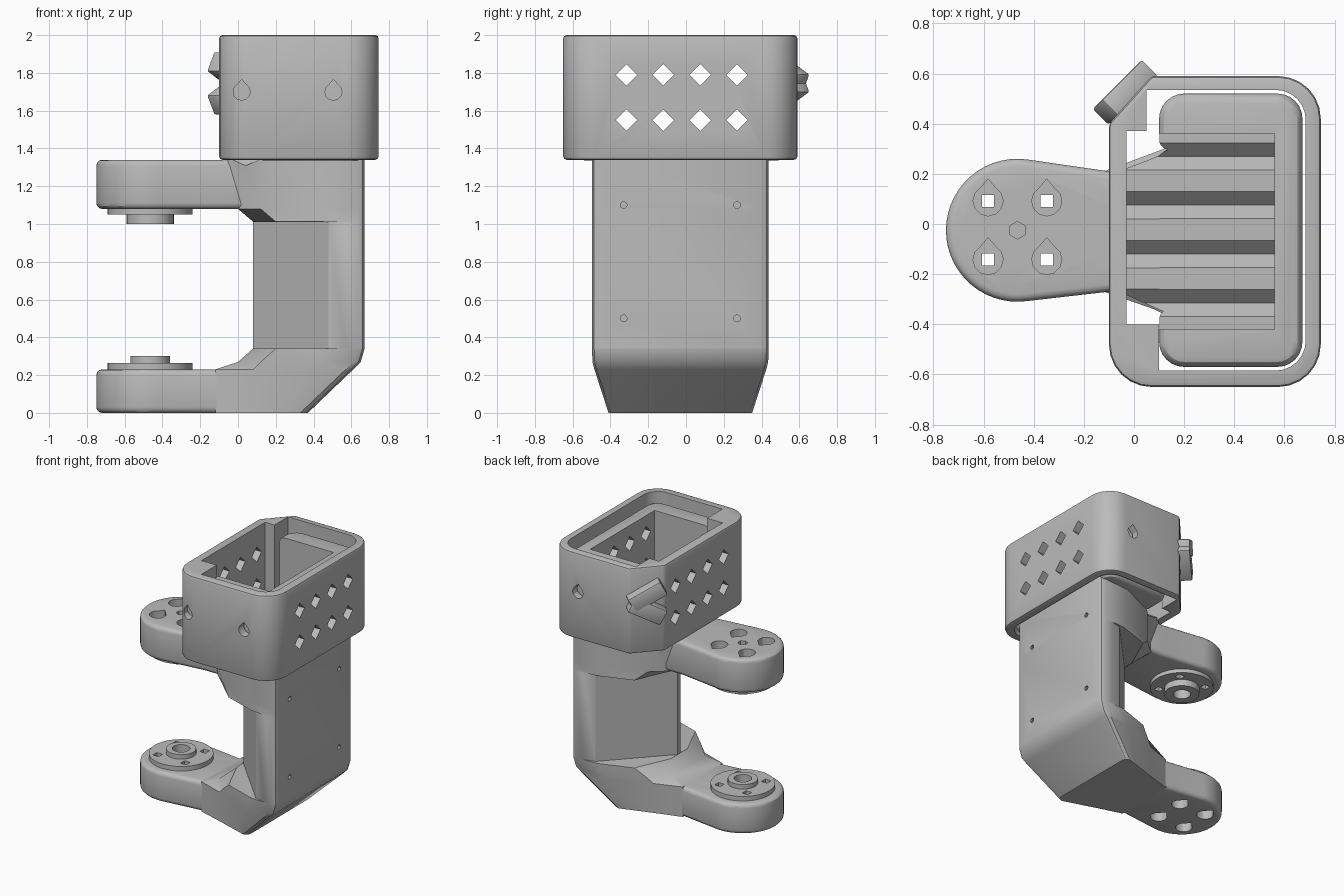
import bpy, bmesh
from math import sin, cos, pi, radians
from mathutils import Matrix, Vector

if "Cube" in bpy.data.objects:
    bpy.data.objects.remove(bpy.data.objects["Cube"])

grey = bpy.data.materials.new("plain_grey")
grey.use_nodes = True
colour = (0.5, 0.5, 0.5, 1)
grey.diffuse_color = colour
grey.node_tree.nodes["Principled BSDF"].inputs["Base Color"].default_value = colour

CY = -0.03            # mid plane of the bracket
HUB = (-0.465, -0.025)  # axis of both arm ends


def solid(name, shells):
    """Each shell is a list of rings lofted in order and capped."""
    bm = bmesh.new()
    for rings in shells:
        vs = [[bm.verts.new(p) for p in ring] for ring in rings]
        n = len(vs[0])
        for a, b in zip(vs, vs[1:]):
            for i in range(n):
                j = (i + 1) % n
                bm.faces.new((a[i], a[j], b[j], b[i]))
        bm.faces.new(vs[0][::-1])
        bm.faces.new(vs[-1])
    bmesh.ops.recalc_face_normals(bm, faces=bm.faces)
    mesh = bpy.data.meshes.new(name)
    bm.to_mesh(mesh)
    bm.free()
    mesh.materials.append(grey)
    ob = bpy.data.objects.new(name, mesh)
    bpy.context.collection.objects.link(ob)
    return ob


def prism(pts, lo, hi, axis="z"):
    """Shell made by pushing a flat outline along an axis."""
    def place(p, h):
        a, b = p
        return {"z": (a, b, h), "x": (h, a, b), "y": (a, h, b)}[axis]
    return [[place(p, h) for p in pts] for h in (lo, hi)]


def circle(c, r, n=32, turn=0.0):
    return [(c[0] + r * cos(turn + 2 * pi * i / n), c[1] + r * sin(turn + 2 * pi * i / n)) for i in range(n)]


def teardrop(c, r):
    pts = circle(c, r, 12)
    pts[3] = (c[0], c[1] + r * 1.45)
    return pts


def rect(x0, x1, y0, y1):
    return [(x0, y0), (x1, y0), (x1, y1), (x0, y1)]


def rounded(corners, seg=6):
    """Outline from (x, y, radius) corners."""
    out = []
    for i, (x, y, r) in enumerate(corners):
        p = Vector((x, y))
        if r == 0:
            out.append((x, y))
            continue
        a = p + (Vector(corners[i - 1][:2]) - p).normalized() * r
        b = p + (Vector(corners[(i + 1) % len(corners)][:2]) - p).normalized() * r
        centre = a + b - p
        for k in range(seg + 1):
            t = pi / 2 * k / seg
            out.append(tuple(centre + (a - centre) * cos(t) + (b - centre) * sin(t)))
    return out


def apply(ob, mod):
    bpy.context.view_layer.objects.active = ob
    bpy.ops.object.modifier_apply(modifier=mod.name)


def bevel(ob, width, seg=3):
    mod = ob.modifiers.new("round", "BEVEL")
    mod.width, mod.segments, mod.angle_limit = width, seg, radians(40)
    apply(ob, mod)


def cut(obs, shells):
    tool = solid("cutter", shells)
    tool.hide_render = True
    for ob in obs:
        mod = ob.modifiers.new("cut", "BOOLEAN")
        mod.operation, mod.solver, mod.object = "DIFFERENCE", "EXACT", tool
        apply(ob, mod)
    bpy.data.objects.remove(tool)


# Column: wedge-fronted post with a flared lower foot and upper collar
def section(z, front, mid, shoulder, back):
    x, w = back
    half = [front, mid, shoulder, (x - 0.04, w), (x - 0.012, w - 0.012), (x, w - 0.04)]
    ring = half + [(a, -b) for a, b in half[::-1]]
    return [(a, b + CY, z) for a, b in ring]


post = ((0.08, 0.02), (0.48, 0.44), (0.57, 0.465), (0.67, 0.468))
rear = (0.67, 0.468)
column = solid("column", [[
    section(0.00, (-0.12, 0.24), (0.08, 0.30), (0.25, 0.355), (0.37, 0.38)),
    section(0.23, (-0.12, 0.24), (0.08, 0.31), (0.40, 0.44), (0.61, 0.455)),
    section(0.27, (0.00, 0.20), (0.12, 0.33), (0.42, 0.45), (0.65, 0.465)),
    section(0.34, (0.08, 0.10), (0.20, 0.37), (0.45, 0.455), rear),
    section(0.342, *post),
    section(1.01, *post),
    section(1.012, (0.08, 0.10), (0.20, 0.37), (0.45, 0.455), rear),
    section(1.08, (0.00, 0.22), (0.12, 0.32), (0.42, 0.455), rear),
    section(1.364, (-0.06, 0.24), (0.12, 0.32), (0.42, 0.455), rear)]])
cut([column], [prism(circle((y, z), 0.018, 10), 0.6, 0.8, "x") for y in (-0.33, 0.27) for z in (0.5, 1.1)])

# Two arms with hub discs, bosses and bolt holes
arc = [(HUB[0] + 0.285 * cos(t), HUB[1] + 0.285 * sin(t)) for t in [radians(82 + 196 * i / 28) for i in range(29)]]
arm_outline = arc + [(-0.1, CY - 0.24), (0.08, CY - 0.24), (0.08, CY + 0.24), (-0.1, CY + 0.24)]
bolts = [(HUB[0] + sx * 0.117, HUB[1] + sy * 0.117) for sx in (-1, 1) for sy in (-1, 1)]


def arm(label, span, disc, boss, boss_r, counterbore, bore):
    body = solid(label + "_arm", [prism(arm_outline, *span)])
    bevel(body, 0.03)
    plate = solid(label + "_hub_disc", [prism(circle(HUB, 0.225, 40), *disc)])
    hub = solid(label + "_hub_boss", [prism(circle(HUB, boss_r), *boss)])
    cut([body], [prism(teardrop(b, 0.06), *counterbore) for b in bolts])
    cut([body, plate], [prism(circle(b, 0.034, 4, pi / 4), span[0] - 0.2, span[1] + 0.2) for b in bolts])
    cut([hub, plate], [prism(circle(HUB, 0.062, 20), *bore)])
    return body


upper = arm("upper", (1.08, 1.34), (1.05, 1.1), (1.0, 1.06), 0.125, (1.2, 1.5), (0.9, 1.08))
arm("lower", (0.0, 0.23), (0.21, 0.265), (0.25, 0.3), 0.105, (-0.1, 0.1), (0.22, 0.4))
cut([upper], [prism(circle(HUB, 0.035, 6, pi / 2), 1.2, 1.5)])

# Open rectangular sleeve with one chamfered corner
sleeve = solid("sleeve", [prism(rounded([
    (-0.1, -0.65, 0.17), (0.745, -0.65, 0.17), (0.745, 0.59, 0.17),
    (0.07, 0.59, 0), (-0.1, 0.4, 0)]), 1.34, 2.0)])
bevel(sleeve, 0.018, 2)
cut([sleeve], [prism(rounded([
    (0.1, -0.585, 0), (0.685, -0.585, 0.12), (0.685, 0.535, 0.12), (0.05, 0.535, 0),
    (0.05, 0.37, 0), (-0.03, 0.37, 0), (-0.03, -0.4, 0), (0.1, -0.4, 0)]), 1.2, 2.2)])
cut([sleeve], [prism(teardrop((x, 1.7), 0.045), -0.8, -0.58, "y") for x in (0.02, 0.505)]
    + [prism(teardrop((0.505, 1.7), 0.045), 0.52, 0.8, "y")])

# Inner liner, open towards the arms, rising from the column
liner = solid("liner", [prism(rounded([
    (0.1, -0.57, 0.1), (0.672, -0.57, 0.1), (0.672, 0.52, 0.1), (0.1, 0.52, 0.1)]), 1.335, 1.93)])
bevel(liner, 0.04)
cut([liner], [prism(rect(-0.2, 0.56, -0.42, 0.36), 1.365, 2.2)])

# Diamond vents through the side walls and matching grooves in the floor
columns_y = [-0.315 + 0.195 * i for i in range(4)]
cut([sleeve, liner], [prism(circle((y, z), 0.057, 4), -0.4, 1.0, "x") for y in columns_y for z in (1.55, 1.79)])
cut([liner, column, upper], [prism(circle((y, 1.364), 0.055, 4), -0.03, 0.56, "x") for y in columns_y])

# Two diverging cable lugs on the chamfered corner
for label, z, tilt in (("upper", 1.80, 28), ("lower", 1.69, -28)):
    lug = solid(label + "_cable_lug", [prism(rect(-0.13, 0.13, -0.045, 0.045), -0.06, 0.06)])
    bevel(lug, 0.012, 2)
    lug.matrix_world = (Matrix.Translation((-0.035, 0.525, z)) @ Matrix.Rotation(radians(45), 4, "Z")
                        @ Matrix.Rotation(radians(tilt), 4, "Y"))

# Smooth the curved walls and keep the edges sharp
for ob in bpy.context.scene.objects:
    ob.select_set(ob.type == "MESH")
bpy.ops.object.shade_smooth_by_angle(angle=radians(30))
